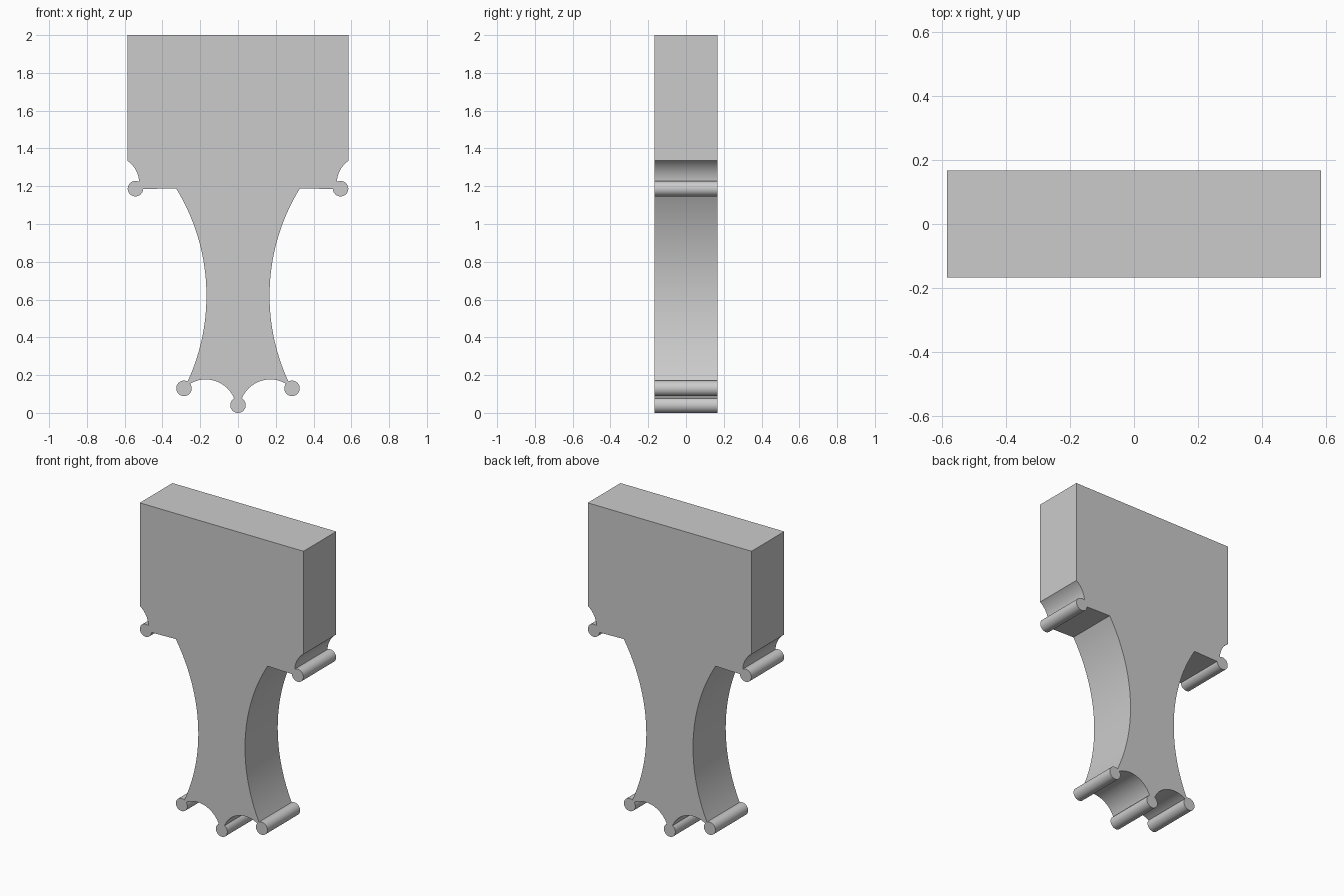
import bpy, bmesh
from math import radians, cos, sin, atan2, pi
from mathutils import Vector

if "Cube" in bpy.data.objects:
    bpy.data.objects.remove(bpy.data.objects["Cube"])

HALF_DEPTH = 0.167
R = 0.041


def bead(cx, cz, a0, a1, n=28):
    """Arc of a round bead from angle a0 to a1 (degrees)."""
    return [(cx + R * cos(radians(a0 + (a1 - a0) * i / n)),
             cz + R * sin(radians(a0 + (a1 - a0) * i / n))) for i in range(n + 1)]


def arc(p, q, r, n=24):
    """Circular arc through p, q, r, without its end points."""
    (ax, ay), (bx, by), (cx, cy) = p, q, r
    d = 2 * (ax * (by - cy) + bx * (cy - ay) + cx * (ay - by))
    a, b, c = ax * ax + ay * ay, bx * bx + by * by, cx * cx + cy * cy
    ux = (a * (by - cy) + b * (cy - ay) + c * (ay - by)) / d
    uy = (a * (cx - bx) + b * (ax - cx) + c * (bx - ax)) / d
    rad = ((ax - ux) ** 2 + (ay - uy) ** 2) ** 0.5
    t0 = atan2(ay - uy, ax - ux)
    dt = (atan2(cy - uy, cx - ux) - t0 + pi) % (2 * pi) - pi
    return [(ux + rad * cos(t0 + dt * i / n), uy + rad * sin(t0 + dt * i / n))
            for i in range(1, n)]


# Beads at the shoulder, the foot corner and the foot centre
shoulder = bead(0.543, 1.187, 119, -177)
corner = bead(0.286, 0.13, 118, -217)
centre = bead(0.0, R, 60, -90, 16)

# Right half of the outline, from top to bottom
side = (0.585, 1.335)
leg_top = (0.328, 1.189)
half = [(0.585, 2.0), side]
half += arc(side, (0.542, 1.288), shoulder[0], 10) + shoulder
half += [leg_top] + arc(leg_top, (0.167, 0.62), corner[0], 40) + corner
half += arc(corner[-1], (0.19, 0.176), centre[0]) + centre[:-1]
outline = half + [(0.0, 0.0)] + [(-x, z) for x, z in reversed(half)]

# Extrude the outline through the depth
bm = bmesh.new()
face = bm.faces.new([bm.verts.new((x, -HALF_DEPTH, z)) for x, z in outline])
ext = bmesh.ops.extrude_face_region(bm, geom=[face], use_keep_orig=True)
moved = [g for g in ext["geom"] if isinstance(g, bmesh.types.BMVert)]
bmesh.ops.translate(bm, verts=moved, vec=Vector((0, 2 * HALF_DEPTH, 0)))
bmesh.ops.recalc_face_normals(bm, faces=bm.faces)
mesh = bpy.data.meshes.new("carved_bracket")
bm.to_mesh(mesh)
bm.free()
bracket = bpy.data.objects.new("carved_bracket", mesh)
bpy.context.collection.objects.link(bracket)
bpy.context.view_layer.objects.active = bracket
bracket.select_set(True)
bpy.ops.object.shade_smooth_by_angle(angle=radians(25))
